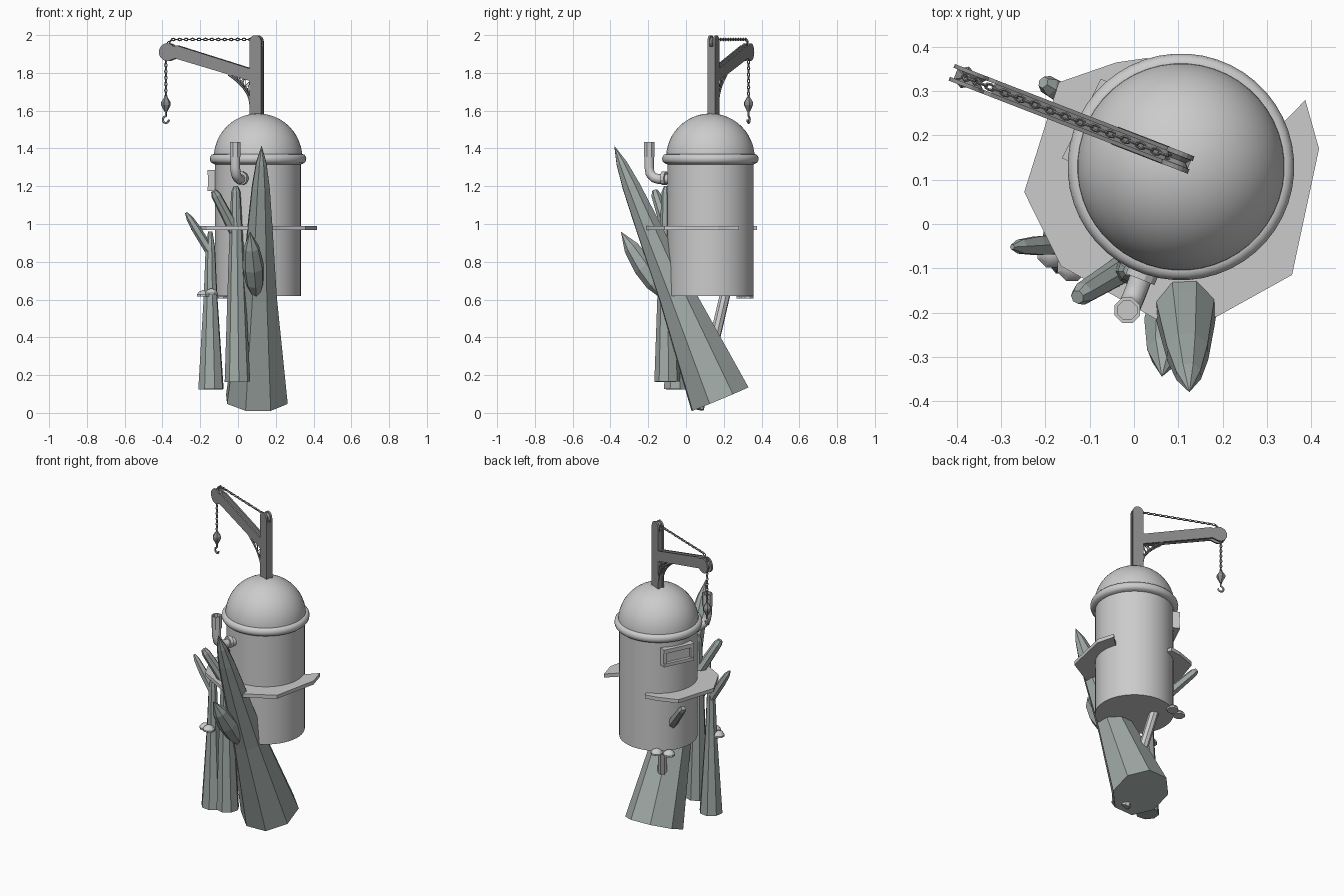
import bpy, bmesh
from math import sin, cos, pi, radians
from mathutils import Vector, Matrix

if "Cube" in bpy.data.objects:
    bpy.data.objects.remove(bpy.data.objects["Cube"])


def mat(name, c):
    m = bpy.data.materials.new(name)
    m.diffuse_color = (*c, 1)
    m.use_nodes = True
    m.node_tree.nodes["Principled BSDF"].inputs["Base Color"].default_value = m.diffuse_color
    return m


BARK = mat("green_grey", (0.36, 0.41, 0.39))
IRON = mat("dark_iron", (0.27, 0.27, 0.27))
I4 = Matrix.Identity(4)


def finish(name, bm, material=None, smooth=0, m=I4):
    bmesh.ops.remove_doubles(bm, verts=bm.verts, dist=1e-5)
    bmesh.ops.recalc_face_normals(bm, faces=bm.faces)
    if smooth:
        for f in bm.faces:
            f.smooth = True
        for e in bm.edges:
            e.smooth = e.calc_face_angle(0) < radians(smooth)
    bm.transform(m)
    me = bpy.data.meshes.new(name)
    bm.to_mesh(me)
    bm.free()
    if material:
        me.materials.append(material)
    ob = bpy.data.objects.new(name, me)
    bpy.context.collection.objects.link(ob)
    return ob


def stalk(name, p0, p1, profile, n=8, material=None, smooth=0, m=I4, phase=0.5):
    """Rings of n sides along p0-p1; profile holds (fraction, radius)."""
    p0, p1 = Vector(p0), Vector(p1)
    q = (p1 - p0).to_track_quat('Z', 'Y')
    bm = bmesh.new()
    rings = []
    for t, r in profile:
        c = p0.lerp(p1, t)
        rings.append([bm.verts.new(c + q @ Vector((r * cos(2 * pi * (i + phase) / n),
                                                   r * sin(2 * pi * (i + phase) / n), 0))) for i in range(n)])
    for a, b in zip(rings, rings[1:]):
        for i in range(n):
            j = (i + 1) % n
            bm.faces.new((a[i], a[j], b[j], b[i]))
    for ring, (t, r) in ((rings[0], profile[0]), (rings[-1], profile[-1])):
        if r > 1e-4:
            bm.faces.new(ring)
    return finish(name, bm, material, smooth, m)


def slab(name, pts, depth, material=None, m=I4, smooth=0):
    """Extrude an outline (3D points) along a vector."""
    bm = bmesh.new()
    f = bm.faces.new([bm.verts.new(p) for p in pts])
    ext = bmesh.ops.extrude_face_region(bm, geom=[f])
    bmesh.ops.translate(bm, vec=depth, verts=[v for v in ext["geom"] if isinstance(v, bmesh.types.BMVert)])
    return finish(name, bm, material, smooth, m)


def box(name, lo, hi, material=None, m=I4):
    (a, b, c), (d, e, f) = lo, hi
    return slab(name, [(a, b, c), (d, b, c), (d, e, c), (a, e, c)], (0, 0, f - c), material, m)


def tube(name, pts, r, material=None, m=I4, res=3):
    cu = bpy.data.curves.new(name, 'CURVE')
    cu.dimensions = '3D'
    cu.bevel_depth, cu.bevel_resolution, cu.use_fill_caps = r, res, True
    sp = cu.splines.new('POLY')
    sp.points.add(len(pts) - 1)
    for p, c in zip(sp.points, pts):
        p.co = (*(m @ Vector(c)), 1)
    sp.use_smooth = res > 1
    if material:
        cu.materials.append(material)
    ob = bpy.data.objects.new(name, cu)
    bpy.context.collection.objects.link(ob)
    return ob


# Tank body with rim and dome
CX, CY = 0.106, 0.129
stalk("tank_body", (CX, CY, 0), (CX, CY, 1), [(0.62, 0.228), (1.35, 0.228)], 48, smooth=40)
rim = [(1.345 + 0.025 * sin(a), 0.236 + 0.02 * cos(a)) for a in [radians(-90 + 30 * k) for k in range(7)]]
stalk("tank_rim", (CX, CY, 0), (CX, CY, 1), [(1.315, 0.228), (1.32, 0.24)] + rim, 48, smooth=40)
dome = [(1.35 + 0.235 * sin(radians(7.5 * k)), 0.235 * cos(radians(7.5 * k))) for k in range(13)]
stalk("tank_dome", (CX, CY, 0), (CX, CY, 1), dome, 48, smooth=40)

# Window on the left rear side
W = Matrix.Translation((CX, CY, 0)) @ Matrix.Rotation(radians(154), 4, 'Z')
for nm, lo, hi in (("window_lintel", (0.19, -0.1, 1.26), (0.25, 0.1, 1.285)),
                   ("window_sill", (0.19, -0.1, 1.175), (0.25, 0.1, 1.195)),
                   ("window_jamb_left", (0.19, -0.1, 1.19), (0.245, -0.08, 1.265)),
                   ("window_jamb_right", (0.19, 0.08, 1.19), (0.245, 0.1, 1.265)),
                   ("window_pane", (0.19, -0.09, 1.185), (0.231, 0.09, 1.27))):
    box(nm, lo, hi, m=W)

# Platform wrapping around left, front and right
deck = [(0.2, 0.12), (0.345, 0.237), (0.387, 0.28), (0.418, 0.17), (0.357, -0.115), (0.186, -0.21),
        (0.05, -0.215), (-0.165, -0.095), (-0.248, 0.072), (-0.17, 0.32), (-0.04, 0.365),
        (0.03, 0.375), (0.05, 0.3)]
slab("platform", [(x, y, 0.967) for x, y in deck], (0, 0, 0.023))

# Bent chimney pipe
tube("pipe", [(-0.015, -0.195, 1.37), (-0.015, -0.195, 1.3), (-0.012, -0.19, 1.267), (-0.003, -0.17, 1.245),
              (0.007, -0.145, 1.238), (0.035, -0.07, 1.238)], 0.026)
stalk("pipe_cap", (-0.015, -0.195, 1.355), (-0.015, -0.195, 1.435),
      [(0, 0.025), (0, 0.031), (1, 0.031), (1, 0.023), (0.7, 0.023)], 8)
stalk("pipe_flange", (0.014, -0.125, 1.242), (0.022, -0.105, 1.242), [(0, 0.036), (1, 0.036)], 12)

# Trunks, branches and pointed shoots
stalk("main_trunk", (0.1, 0.18, 0.073), (0.125, -0.38, 1.415),
      [(0, 0.174), (0.41, 0.102), (0.7, 0.068), (0.84, 0.05), (0.93, 0.03), (1, 0)], 8, BARK)
stalk("side_shoot", (0.095, -0.12, 0.62), (0.063, -0.345, 0.96),
      [(0, 0.02), (0.2, 0.05), (0.45, 0.058), (0.75, 0.042), (1, 0)], 7, BARK)
stalk("middle_trunk", (-0.003, -0.1, 0.165), (-0.012, -0.105, 1.2),
      [(0, 0.068), (0.6, 0.043), (0.97, 0.025), (1, 0.012)], 8, BARK)
stalk("middle_branch", (-0.005, -0.09, 0.94), (-0.128, -0.165, 1.175),
      [(0, 0.034), (0.9, 0.026), (1, 0.016)], 7, BARK)
stalk("left_trunk", (-0.143, -0.05, 0.125), (-0.147, -0.045, 0.96),
      [(0, 0.07), (0.6, 0.037), (0.9, 0.026), (1, 0.012)], 8, BARK)
stalk("left_branch", (-0.15, -0.045, 0.86), (-0.275, -0.052, 1.06),
      [(0, 0.026), (0.55, 0.024), (0.85, 0.018), (1, 0.006)], 6, BARK)
stalk("rear_branch", (-0.07, 0.24, 0.78), (-0.205, 0.32, 0.945),
      [(0, 0.03), (0.9, 0.024), (1, 0.014)], 6, BARK)
stalk("under_pipe", (0.02, 0.21, 0.64), (0.125, 0.065, 0.02), [(0, 0.028), (1, 0.03)], 8)

# Small shelf caps
for k, (x, y, z) in enumerate([(-0.185, -0.065, 0.615), (-0.14, -0.095, 0.625), (-0.02, 0.325, 0.605),
                               (-0.09, 0.3, 0.605)]):
    stalk(f"shelf_cap_{k}", (x, y, z), (x, y, z + 0.035),
          [(0, 0.02), (0, 0.036), (0.3, 0.036), (0.75, 0.024), (1, 0)], 8, smooth=35)

# Crane: u runs along the arm, v across, z up
M = Matrix.Translation((0.129, 0.133, 0)) @ Matrix.Rotation(radians(158.8), 4, 'Z')
post = [(0, 1.56), (0.065, 1.56)] + [(0.0325 + 0.0325 * cos(radians(a)), 1.967 + 0.0325 * sin(radians(a)))
                                     for a in range(0, 181, 20)]
arm = [(0.03, 1.748)] + [(0.533 + 0.047 * cos(radians(a)), 1.91 + 0.047 * sin(radians(a)))
                         for a in range(-120, 141, 20)] + [(0.48, 1.945), (0.03, 1.813)]
arm.insert(1, (0.49, 1.877))
for side, v in (("near", -0.021), ("far", 0.01)):
    slab(f"post_plate_{side}", [(u, v, z) for u, z in post], (0, 0.011, 0), IRON, M)
    slab(f"arm_plate_{side}", [(u, v + 0.001, z) for u, z in arm], (0, 0.009, 0), IRON, M)
    # Curved lattice brace below the arm
    s = v + 0.0055
    curve = [(0.06 + 0.125 * (k / 6) ** 1.6, s, 1.62 + 0.17 * (k / 6) ** 0.75) for k in range(7)]
    tube(f"brace_{side}", curve, 0.006, IRON, M, 1)
    zig = [(0.062, s, 1.69), curve[2], (0.065, s, 1.755), curve[3], (0.1, s, 1.77), curve[4], (0.14, s, 1.785)]
    tube(f"lattice_{side}", zig, 0.004, IRON, M, 0)
box("post_core", (0.004, -0.012, 1.56), (0.061, 0.012, 1.94), IRON, M)
slab("arm_core", [(0.05, -0.012, 1.758), (0.48, -0.012, 1.88), (0.48, -0.012, 1.9), (0.05, -0.012, 1.778)],
     (0, 0.024, 0), IRON, M)
for nm, u, z in (("post_pulley", 0.0325, 1.962), ("arm_pulley", 0.53, 1.91)):
    stalk(nm, (u, -0.011, z), (u, 0.011, z), [(0, 0.03), (0.5, 0.02), (1, 0.03)], 16, IRON, m=M)


def chain(name, p0, p1, count):
    """Row of interlocked oval links between two points."""
    p0, p1 = Vector(p0), Vector(p1)
    step = (p1 - p0).length / count
    q = (p1 - p0).to_track_quat('X', 'Z').to_matrix().to_4x4()
    bm = bmesh.new()
    for k in range(count):
        loc = Matrix.Translation(p0.lerp(p1, (k + 0.5) / count)) @ q @ Matrix.Rotation(k % 2 * pi / 2, 4, 'X')
        rings = []
        for i in range(8):
            a = 2 * pi * i / 8
            c, d = Vector((step * 0.62 * cos(a), 0.0065 * sin(a), 0)), Vector((cos(a), sin(a), 0))
            rings.append([bm.verts.new(loc @ (c + 0.0032 * (cos(b) * d + sin(b) * Vector((0, 0, 1)))))
                          for b in (0, pi / 2, pi, 3 * pi / 2)])
        for i in range(8):
            a, b = rings[i], rings[(i + 1) % 8]
            for j in range(4):
                bm.faces.new((a[j], a[(j + 1) % 4], b[(j + 1) % 4], b[j]))
    finish(name, bm, IRON, 0, M)


chain("top_chain", (0.04, 0, 1.977), (0.515, 0, 1.977), 26)
chain("arm_chain", (0.515, 0, 1.977), (0.55, 0, 1.94), 3)
chain("hook_chain", (0.548, 0, 1.9), (0.548, 0, 1.665), 14)

# Hook block and hook
stalk("hook_block", (0.548, 0, 1.595), (0.548, 0, 1.675),
      [(0, 0.008), (0.45, 0.026), (0.62, 0.026), (1, 0.006)], 6, IRON, m=M)
hook = [(0.548, 0, 1.6), (0.548, 0, 1.572)] + [
    (0.548 + 0.017 * sin(radians(a)), 0, 1.552 + 0.017 * cos(radians(a))) for a in range(30, 271, 30)]
tube("hook", hook, 0.0055, IRON, M, 2)
